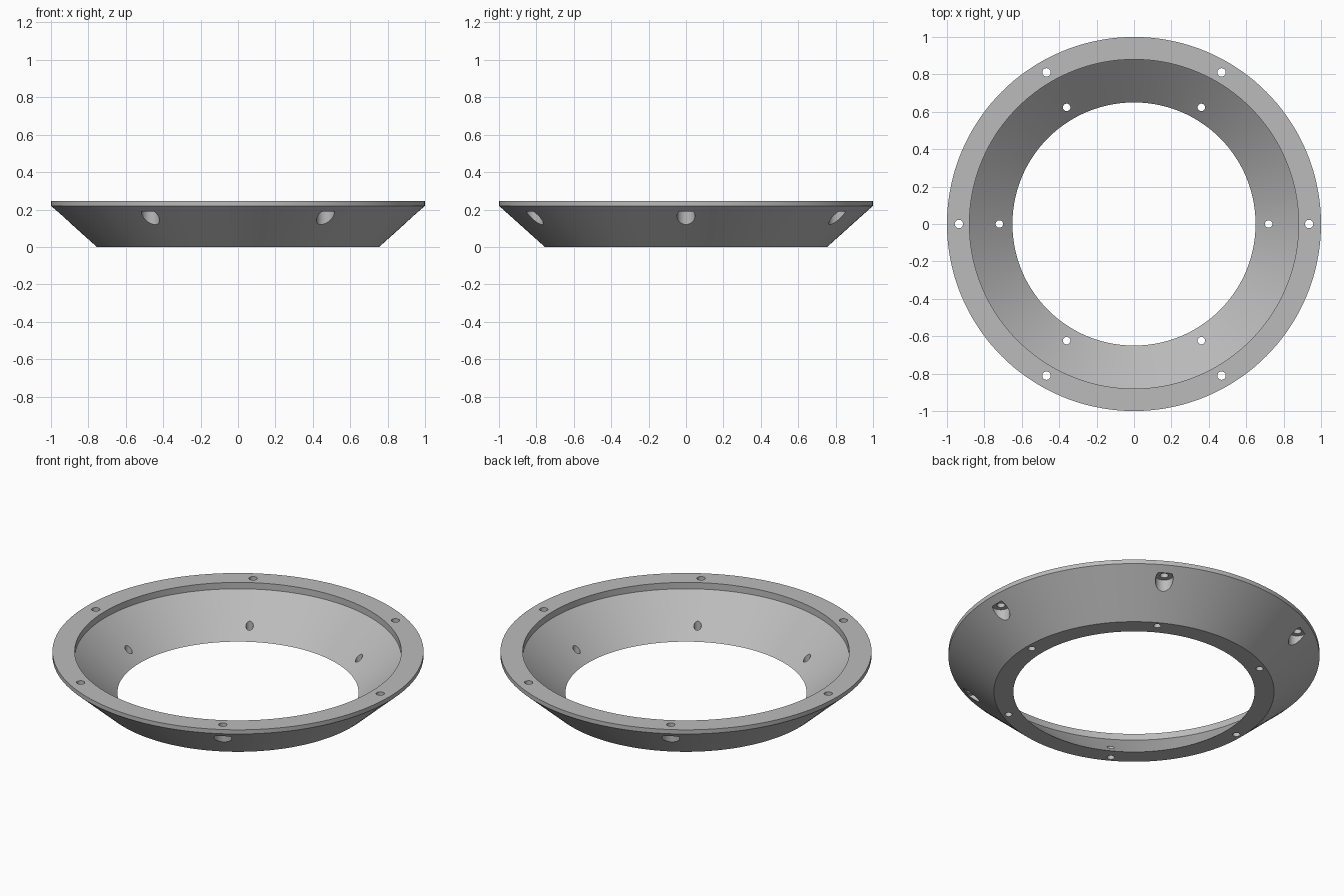
import bpy, bmesh, math

old = bpy.data.objects.get("Cube")
if old:
    bpy.data.objects.remove(old, do_unlink=True)

grey = bpy.data.materials.new("plain grey")
grey.use_nodes = True
colour = (0.5, 0.5, 0.5, 1)
grey.diffuse_color = colour
grey.node_tree.nodes["Principled BSDF"].inputs["Base Color"].default_value = colour


def lathe(bm, profile, steps, centre=(0, 0), closed=True):
    """Revolve a (radius, height) profile; open profiles get flat end caps."""
    rings = []
    for r, z in profile:
        rings.append([bm.verts.new((centre[0] + r * math.cos(a), centre[1] + r * math.sin(a), z))
                      for a in (math.tau * i / steps for i in range(steps))])
    pairs = list(zip(rings, rings[1:]))
    if closed:
        pairs.append((rings[-1], rings[0]))
    else:
        bm.faces.new(rings[0])
        bm.faces.new(rings[-1])
    for a, b in pairs:
        for i in range(steps):
            j = (i + 1) % steps
            bm.faces.new((a[i], a[j], b[j], b[i]))


def make_object(name, bm):
    bmesh.ops.recalc_face_normals(bm, faces=bm.faces)
    mesh = bpy.data.meshes.new(name)
    bm.to_mesh(mesh)
    bm.free()
    mesh.materials.append(grey)
    obj = bpy.data.objects.new(name, mesh)
    bpy.context.collection.objects.link(obj)
    return obj


# Conical ring with a thin rim and a short straight lip inside
bm = bmesh.new()
lathe(bm, [(0.755, 0), (1, 0.22), (1, 0.245), (0.88, 0.245), (0.88, 0.207), (0.65, 0)], 144)
ring = make_object("conical_ring", bm)

# Six counterbored rim holes and six plain holes in the bottom edge
bm = bmesh.new()
for k in range(6):
    c, s = math.cos(k * math.pi / 3), math.sin(k * math.pi / 3)
    lathe(bm, [(0.048, 0.03), (0.048, 0.19), (0.0225, 0.19), (0.0225, 0.3)], 32,
          (0.936 * c, 0.936 * s), closed=False)
    lathe(bm, [(0.02, -0.1), (0.02, 0.15)], 24, (0.72 * c, 0.72 * s), closed=False)
cutter = make_object("hole_cutter", bm)
cutter.hide_render = True

# Cut the holes and keep the result as the ring's own mesh
cut = ring.modifiers.new("holes", "BOOLEAN")
cut.operation = "DIFFERENCE"
cut.solver = "EXACT"
cut.object = cutter
bpy.ops.object.select_all(action="DESELECT")
bpy.context.view_layer.objects.active = ring
ring.select_set(True)
bpy.ops.object.modifier_apply(modifier=cut.name)
bpy.data.objects.remove(cutter, do_unlink=True)
bpy.ops.object.shade_smooth_by_angle(angle=math.radians(30))
